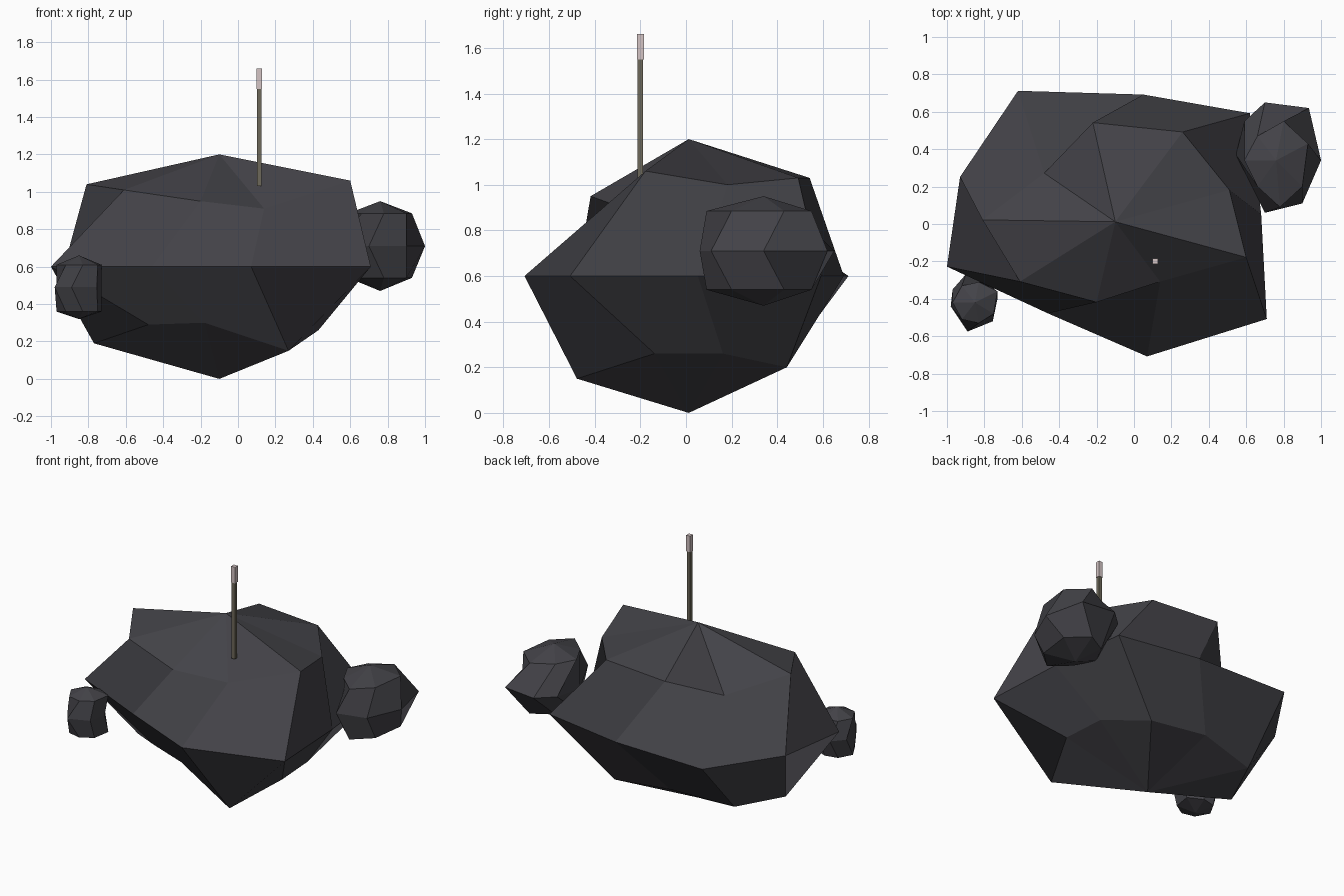
import bpy, bmesh

if "Cube" in bpy.data.objects:
    bpy.data.objects.remove(bpy.data.objects["Cube"])


def material(name, color):
    m = bpy.data.materials.new(name)
    m.diffuse_color = (*color, 1)
    m.use_nodes = True
    m.node_tree.nodes["Principled BSDF"].inputs["Base Color"].default_value = m.diffuse_color
    return m


rock_mat = material("charcoal rock", (0.056, 0.055, 0.064))
post_mat = material("olive brown metal", (0.155, 0.140, 0.100))
cap_mat = material("pale pink", (0.66, 0.56, 0.56))


def finish(name, bm, mat):
    me = bpy.data.meshes.new(name)
    bm.to_mesh(me)
    bm.free()
    me.materials.append(mat)
    ob = bpy.data.objects.new(name, me)
    bpy.context.collection.objects.link(ob)


def rock(name, center, half_height, upper, middle, lower):
    """Three rings of corners between two poles; outer rings are half a step turned."""
    cx, cy, cz = center
    bm = bmesh.new()

    def vert(x, y, z):
        return bm.verts.new((cx + x, cy + y, cz + z))

    top, bottom = vert(0, 0, half_height), vert(0, 0, -half_height)
    mid = [vert(x, y, 0) for x, y in middle]
    up = [vert(*p) for p in upper]
    low = [vert(*p) for p in lower]
    n = len(mid)
    for i in range(n):
        j = (i + 1) % n
        bm.faces.new((up[i], up[j], top))
        bm.faces.new((mid[i], mid[j], up[j], up[i]))
        bm.faces.new((low[i], low[j], mid[j], mid[i]))
        bm.faces.new((low[j], low[i], bottom))
    finish(name, bm, rock_mat)


def level(points, z):
    return [(x, y, z) for x, y in points]


# Main asteroid body, rings run counter-clockwise from +x
rock("main_rock", (-0.1, 0.012, 0.6), 0.6,
     [(.61, .17, .40), (.36, .48, .43), (-.12, .53, .43), (-.38, .26, .30),
      (-.71, .01, .44), (-.51, -.32, .41), (-.10, -.43, .35), (.24, -.32, .31),
      (.70, -.19, .46)],
     [(.78, .04), (.72, .58), (.15, .68), (-.52, .70), (-.83, .24),
      (-.90, -.24), (-.36, -.49), (.17, -.72), (.81, -.52)],
     [(.51, .15, -.34), (.33, .43, -.40), (-.10, .44, -.35), (-.52, .35, -.39),
      (-.67, .01, -.41), (-.38, -.24, -.31), (-.08, -.37, -.30), (.37, -.49, -.45),
      (.53, -.15, -.34)])

# Boulder stuck to the right side
boulder_ring = [(.17, .09), (.04, .21), (-.10, .13), (-.17, 0),
                (-.10, -.14), (.02, -.25), (.14, -.14)]
rock("right_boulder", (0.76, 0.34, 0.71), 0.24,
     level(boulder_ring, .175),
     [(.24, 0), (.175, .28), (-.06, .31), (-.17, .21), (-.215, .03),
      (-.06, -.28), (.14, -.23)],
     level(boulder_ring, -.17))

# Small boulder at the front left
pebble_ring = [(.12, .06), (.02, .11), (-.07, .09), (-.12, 0),
               (-.07, -.09), (.02, -.11), (.10, -.06)]
rock("left_boulder", (-0.85, -0.42, 0.49), 0.17,
     level(pebble_ring, .12),
     [(.12, .02), (.06, .105), (-.05, .15), (-.12, .07), (-.13, -.02),
      (-.04, -.155), (.095, -.10)],
     level(pebble_ring, -.13))


# Antenna post and its lamp
def box(name, width, z0, z1, mat):
    bm = bmesh.new()
    bmesh.ops.create_cube(bm, size=1)
    bmesh.ops.scale(bm, vec=(width, width, z1 - z0), verts=bm.verts)
    bmesh.ops.translate(bm, vec=(0.113, -0.2, (z0 + z1) / 2), verts=bm.verts)
    finish(name, bm, mat)


box("antenna_post", 0.025, 1.03, 1.55, post_mat)
box("antenna_lamp", 0.03, 1.55, 1.66, cap_mat)
